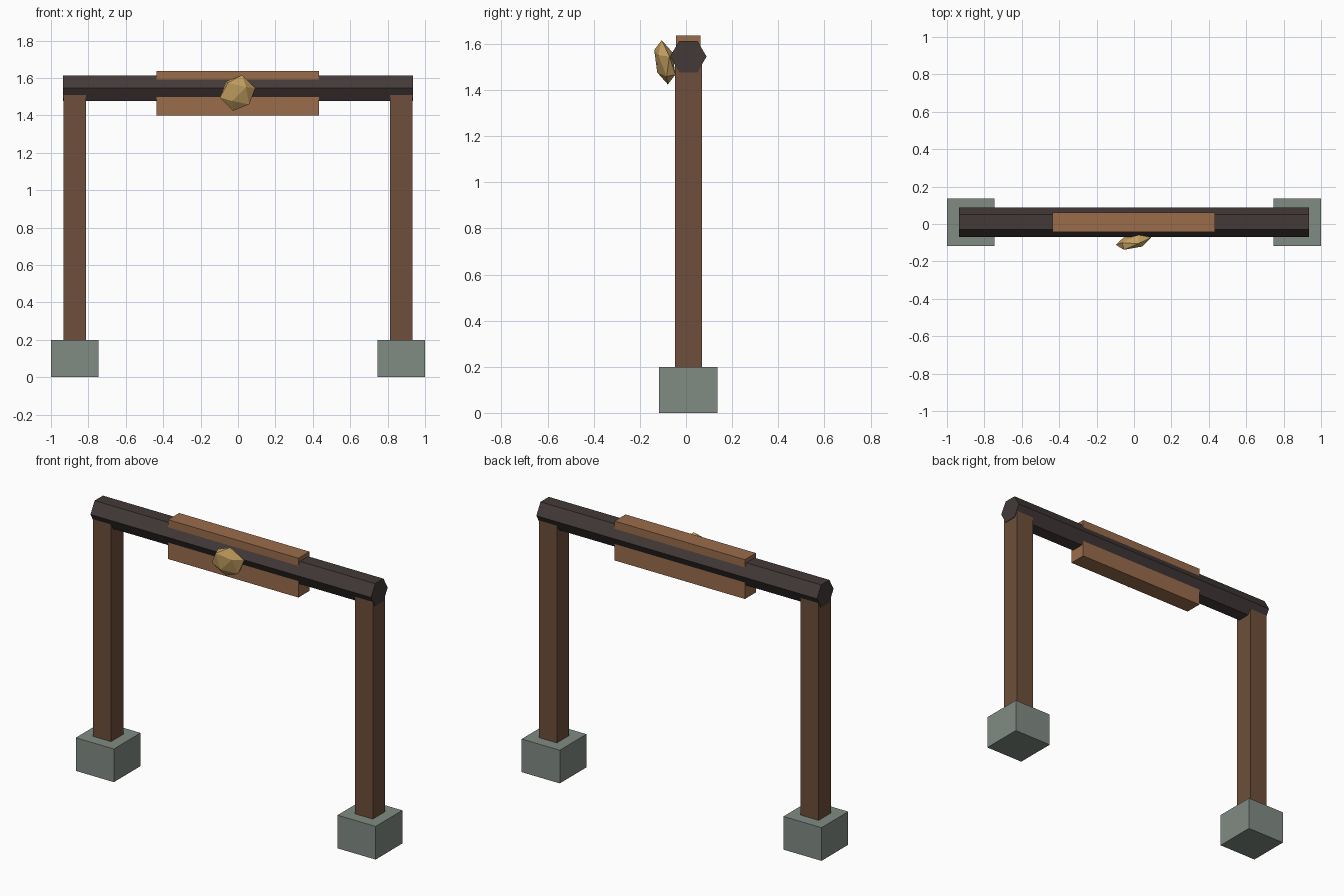
import bpy
import math

if "Cube" in bpy.data.objects:
    bpy.data.objects.remove(bpy.data.objects["Cube"])


def material(name, rgb):
    m = bpy.data.materials.new(name)
    m.diffuse_color = (*rgb, 1)
    m.use_nodes = True
    m.node_tree.nodes["Principled BSDF"].inputs["Base Color"].default_value = m.diffuse_color
    return m


STONE = material("grey_stone", (0.22, 0.26, 0.23))
POST = material("dark_wood", (0.155, 0.078, 0.043))
BEAM = material("charred_wood", (0.055, 0.042, 0.04))
PLANK = material("light_wood", (0.32, 0.15, 0.07))
GOLD = material("gold", (0.60, 0.38, 0.13))

CY = 0.01  # depth centre of the frame


def finish(name, mat):
    ob = bpy.context.object
    ob.name = name
    ob.data.materials.append(mat)
    return ob


def box(name, x, z0, z1, width, depth, mat):
    bpy.ops.mesh.primitive_cube_add(size=1, location=(x, CY, (z0 + z1) / 2))
    ob = finish(name, mat)
    ob.scale = (width, depth, z1 - z0)
    return ob


# Footings and posts, one pair per side
for side, s in (("left", -1), ("right", 1)):
    box(side + "_footing", s * 0.873, 0, 0.2, 0.254, 0.254, STONE)
    box(side + "_post", s * 0.873, 0.2, 1.53, 0.12, 0.117, POST)

# Hexagonal crossbeam along x
bpy.ops.mesh.primitive_cylinder_add(vertices=6, radius=0.079, depth=1.872,
                                    location=(0, CY, 1.545),
                                    rotation=(0, math.pi / 2, 0))
finish("crossbeam", BEAM)

# Sign board passing through the beam
box("sign_board", -0.002, 1.40, 1.637, 0.87, 0.105, PLANK)

# Flattened faceted nugget on the front
bpy.ops.mesh.primitive_ico_sphere_add(subdivisions=1, radius=0.1,
                                      location=(-0.002, -0.092, 1.52),
                                      rotation=(0.2, 0.2, 0.3))
finish("gold_nugget", GOLD).scale = (1, 0.38, 1)
